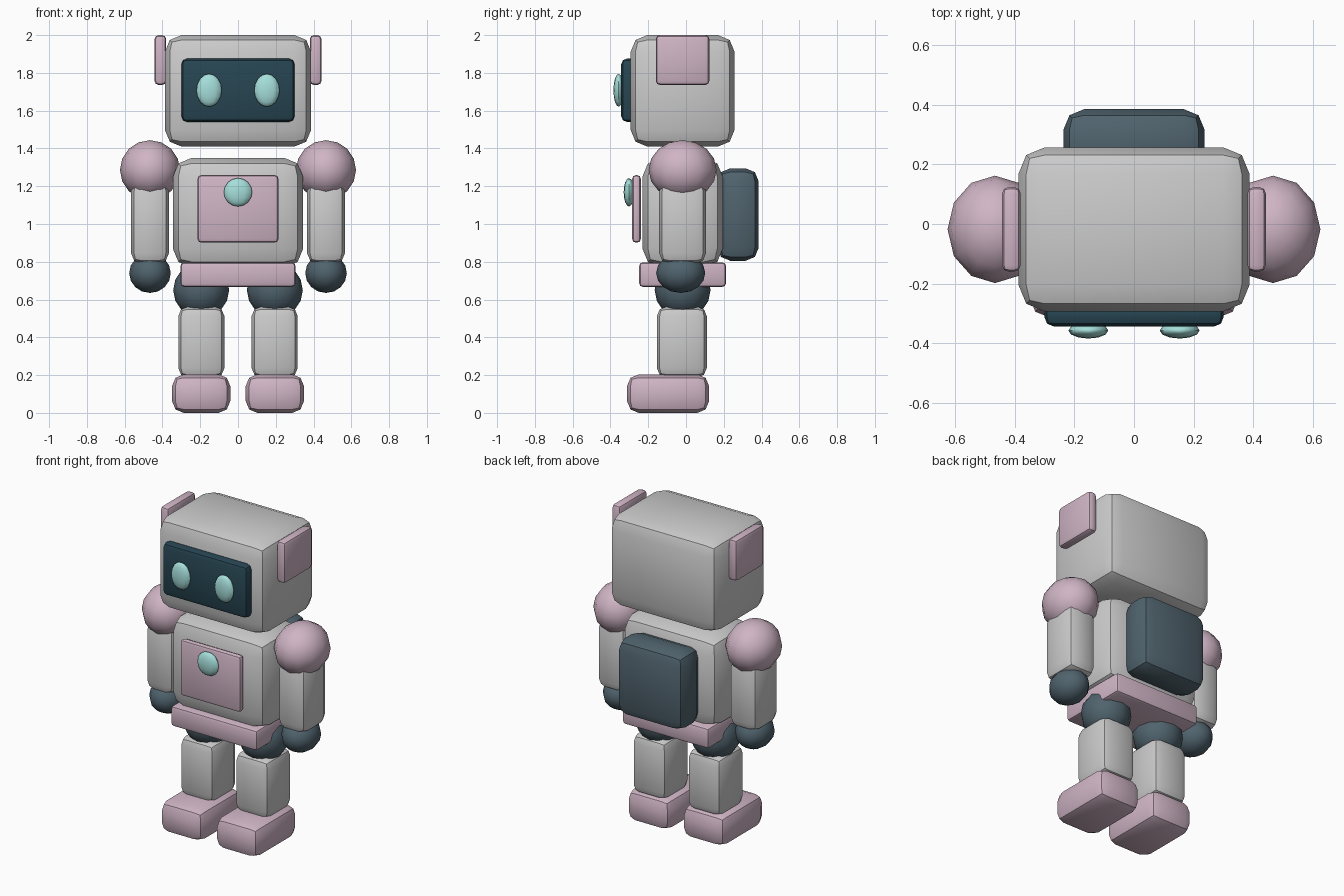
import bpy, bmesh, math
from mathutils import Matrix

if "Cube" in bpy.data.objects:
    bpy.data.objects.remove(bpy.data.objects["Cube"])


def material(name, rgb):
    m = bpy.data.materials.new(name)
    m.diffuse_color = (*rgb, 1)
    m.use_nodes = True
    m.node_tree.nodes["Principled BSDF"].inputs["Base Color"].default_value = m.diffuse_color
    return m


PINK = material("pink", (0.63, 0.46, 0.56))
SLATE = material("slate", (0.08, 0.125, 0.155))
SCREEN = material("screen", (0.02, 0.06, 0.085))
GLOW = material("glow", (0.38, 0.74, 0.71))


def finish(bm, name, mat, angle):
    me = bpy.data.meshes.new(name)
    bm.to_mesh(me)
    bm.free()
    me.shade_smooth()
    me.set_sharp_from_angle(angle=math.radians(angle))
    if mat:
        me.materials.append(mat)
    ob = bpy.data.objects.new(name, me)
    bpy.context.collection.objects.link(ob)
    return ob


def box(name, center, size, bevel, mat=None):
    """Box with two-segment rounded edges."""
    bm = bmesh.new()
    bmesh.ops.create_cube(bm, size=1)
    bmesh.ops.scale(bm, vec=size, verts=bm.verts)
    bmesh.ops.bevel(bm, geom=bm.edges[:], offset=bevel, segments=2,
                    profile=0.5, affect='EDGES')
    bmesh.ops.translate(bm, vec=center, verts=bm.verts)
    return finish(bm, name, mat, 30)


def ball(name, center, radii, mat):
    """Smooth ellipsoid with twelve sides."""
    bm = bmesh.new()
    bmesh.ops.create_uvsphere(bm, u_segments=12, v_segments=8, radius=1)
    bmesh.ops.transform(bm, matrix=Matrix.Translation(center) @ Matrix.Diagonal((*radii, 1)),
                        verts=bm.verts)
    return finish(bm, name, mat, 60)


CY = -0.018  # shared depth of the body centre line

# Head and face
box("head", (0, CY, 1.705), (0.774, 0.55, 0.59), 0.088)
box("face_screen", (0, -0.302, 1.708), (0.60, 0.082, 0.335), 0.03, SCREEN)

# Torso, belt, chest and backpack
box("torso", (0, CY, 1.06), (0.69, 0.426, 0.58), 0.1)
box("belt", (0, CY, 0.732), (0.61, 0.46, 0.13), 0.02, PINK)
box("chest_panel", (0, -0.262, 1.08), (0.428, 0.046, 0.358), 0.02, PINK)
ball("chest_button", (0, -0.302, 1.168), (0.075, 0.028, 0.075), GLOW)
box("backpack", (0, 0.275, 1.05), (0.474, 0.22, 0.49), 0.07, SLATE)

# Paired parts
for label, s in (("left", 1), ("right", -1)):
    ball(f"{label}_eye", (s * 0.153, -0.357, 1.708), (0.067, 0.027, 0.087), GLOW)
    box(f"{label}_ear", (s * 0.411, CY, 1.868), (0.062, 0.284, 0.264), 0.022, PINK)
    ball(f"{label}_shoulder", (s * 0.466, CY, 1.286), (0.159, 0.18, 0.158), PINK)
    box(f"{label}_arm", (s * 0.466, CY, 1.01), (0.2, 0.248, 0.44), 0.055)
    ball(f"{label}_hand", (s * 0.466, -0.028, 0.74), (0.11, 0.13, 0.105), SLATE)
    ball(f"{label}_hip", (s * 0.195, CY, 0.65), (0.148, 0.148, 0.148), SLATE)
    box(f"{label}_leg", (s * 0.194, CY - 0.004, 0.375), (0.244, 0.264, 0.375), 0.05)
    box(f"{label}_foot", (s * 0.195, -0.095, 0.102), (0.308, 0.434, 0.204), 0.062, PINK)
